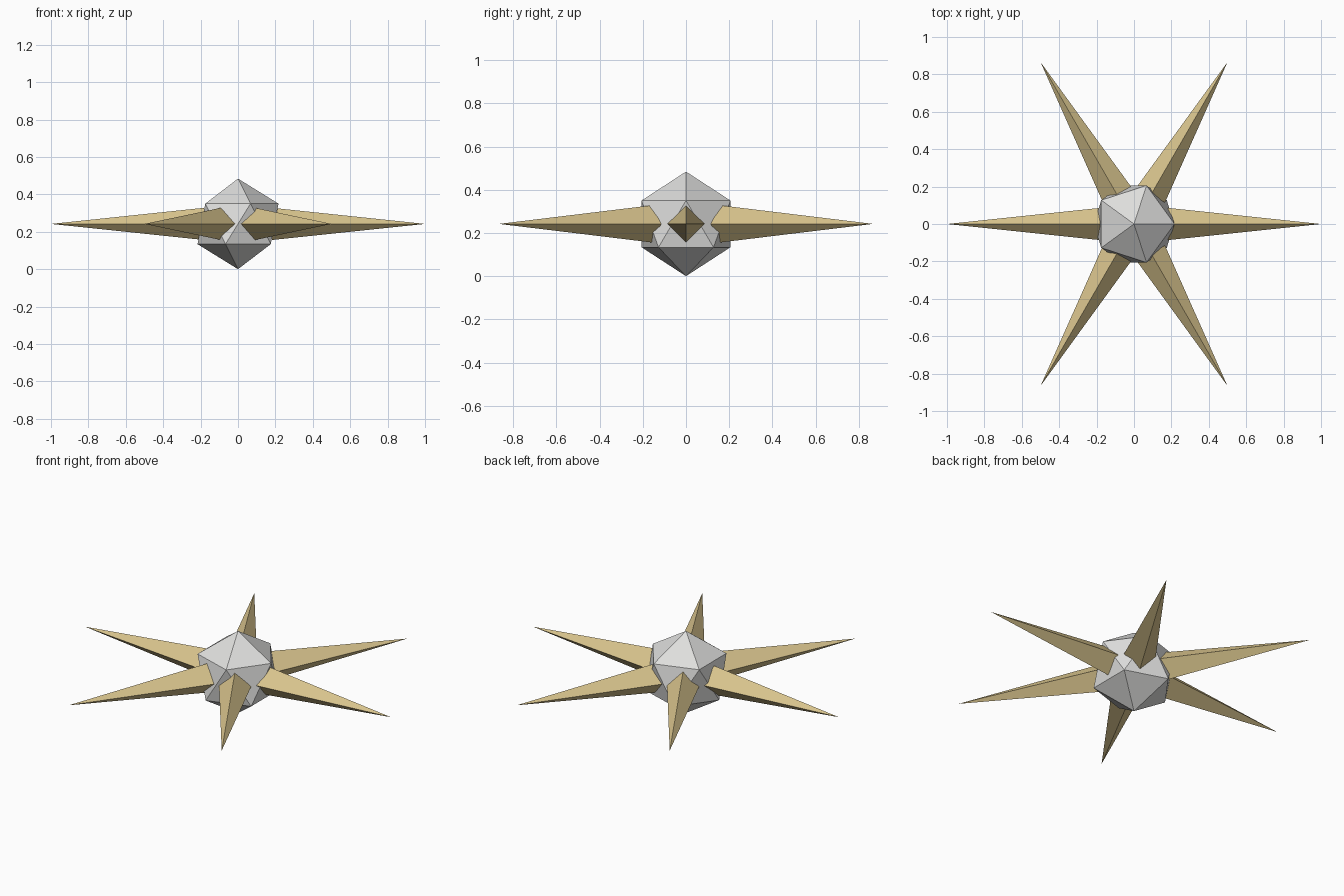
import bpy, math
from mathutils import Matrix, Vector

if "Cube" in bpy.data.objects:
    bpy.data.objects.remove(bpy.data.objects["Cube"])

CORE_R = 0.242                  # core radius, also height of the spike plane
BASE_DIST, TIP_DIST = 0.182, 1.0
SPIKE_R = 0.086


def material(name, colour):
    m = bpy.data.materials.new(name)
    m.diffuse_color = (*colour, 1)
    m.use_nodes = True
    m.node_tree.nodes["Principled BSDF"].inputs["Base Color"].default_value = m.diffuse_color
    return m


silver = material("silver", (0.73, 0.73, 0.72))
gold = material("pale_gold", (0.70, 0.56, 0.27))

# Faceted core: icosahedron standing on one point
bpy.ops.mesh.primitive_ico_sphere_add(subdivisions=1, radius=CORE_R,
                                      location=(0, 0, CORE_R))
core = bpy.context.object
core.name = "core"
core.data.materials.append(silver)

# Six four-sided spikes radiating in the horizontal plane
for i in range(6):
    bpy.ops.mesh.primitive_cone_add(vertices=4, radius1=SPIKE_R, radius2=0,
                                    depth=TIP_DIST - BASE_DIST)
    spike = bpy.context.object
    spike.name = f"spike_{i + 1}"
    spike.data.transform(Matrix.Translation(Vector((0, 0, (TIP_DIST + BASE_DIST) / 2))))
    spike.data.transform(Matrix.Rotation(math.pi / 2, 4, 'Y'))
    spike.data.transform(Matrix.Rotation(i * math.pi / 3, 4, 'Z'))
    spike.location.z = CORE_R
    spike.data.materials.append(gold)
